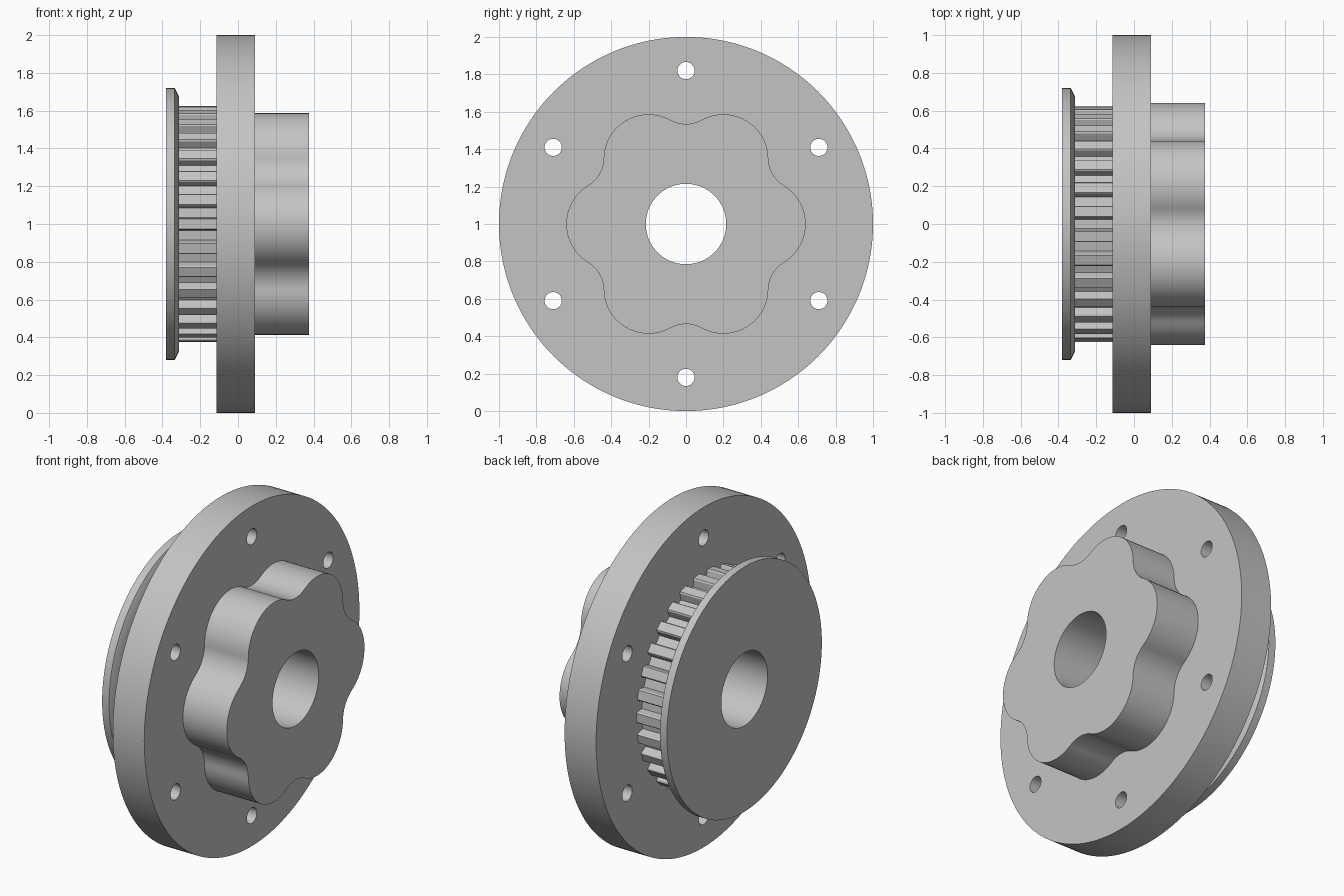
import bpy, bmesh
from math import sin, cos, pi, radians, atan2
from mathutils import Vector

cube = bpy.data.objects.get("Cube")
if cube:
    bpy.data.objects.remove(cube, do_unlink=True)

steel = bpy.data.materials.new("plain grey")
steel.use_nodes = True
grey = (0.55, 0.55, 0.55, 1)
steel.diffuse_color = grey
steel.node_tree.nodes["Principled BSDF"].inputs["Base Color"].default_value = grey

AXIS_Z = 1.0
BORE = 0.215


def finish(bm, name):
    """Turn a bmesh into a shaded object on the shared axis."""
    bmesh.ops.recalc_face_normals(bm, faces=bm.faces)
    mesh = bpy.data.meshes.new(name)
    bm.to_mesh(mesh)
    bm.free()
    mesh.materials.append(steel)
    mesh.shade_smooth()
    mesh.set_sharp_from_angle(angle=radians(30))
    obj = bpy.data.objects.new(name, mesh)
    obj.location.z = AXIS_Z
    bpy.context.collection.objects.link(obj)
    return obj


def polar(r, a):
    return Vector((r * cos(a), r * sin(a)))


def arc(centre, r, a0, a1, n):
    return [centre + polar(r, a0 + (a1 - a0) * i / n) for i in range(n)]


def circle(r, n=128, centre=Vector((0, 0))):
    return arc(centre, r, 0, 2 * pi, n)


def extrude_profile(name, x0, x1, loops):
    """Fill an outline with holes in the y-z plane and extrude it along x."""
    bm = bmesh.new()
    for loop in loops:
        verts = [bm.verts.new((x0, p.x, p.y)) for p in loop]
        for i, v in enumerate(verts):
            bm.edges.new((verts[i - 1], v))
    bmesh.ops.triangle_fill(bm, edges=bm.edges[:], use_beauty=True)
    ext = bmesh.ops.extrude_face_region(bm, geom=bm.faces[:] , use_keep_orig=True)
    moved = [g for g in ext["geom"] if isinstance(g, bmesh.types.BMVert)]
    bmesh.ops.translate(bm, verts=moved, vec=(x1 - x0, 0, 0))
    return finish(bm, name)


def lathe(name, profile, n=128):
    """Revolve a closed (x, radius) profile about the x axis."""
    bm = bmesh.new()
    rings = [[bm.verts.new((x, *polar(r, 2 * pi * i / n))) for x, r in profile]
             for i in range(n)]
    for i in range(n):
        a, b = rings[i - 1], rings[i]
        for j in range(len(profile)):
            bm.faces.new((a[j - 1], a[j], b[j], b[j - 1]))
    return finish(bm, name)


# Large mounting disc with six bolt holes
bolt_holes = [circle(0.046, 32, polar(0.82, pi / 2 + k * pi / 3)) for k in range(6)]
extrude_profile("mounting_disc", -0.115, 0.09, [circle(1, 192), circle(BORE)] + bolt_holes)

# Six-lobed hub: convex tip arcs tangent to concave valley arcs
TIP_R, TIP_C = 0.24, 0.40
VALLEY_R = 0.173
VALLEY_C = 0.535 + VALLEY_R
link = polar(VALLEY_C, pi / 6) - Vector((TIP_C, 0))
swing = atan2(link.y, link.x)
outline = []
for k in range(6):
    a = k * pi / 3
    outline += arc(polar(TIP_C, a), TIP_R, a - swing, a + swing, 24)
    mid = a + pi / 6
    outline += arc(polar(VALLEY_C, mid), VALLEY_R, a + swing + pi,
                   2 * mid - a - swing + pi, 16)
extrude_profile("lobed_hub", 0.09, 0.375, [outline, circle(BORE)])

# Toothed belt pulley
TEETH = 30
teeth = []
for k in range(TEETH):
    a = 2 * pi * k / TEETH
    for offset, r in ((-0.062, 0.575), (-0.052, 0.618), (-0.042, 0.625),
                      (0.042, 0.625), (0.052, 0.618), (0.062, 0.575)):
        teeth.append(polar(r, a + offset))
extrude_profile("toothed_pulley", -0.315, -0.115, [teeth, circle(BORE)])

# Chamfered belt guard at the pulley end
lathe("belt_guard", [(-0.38, BORE), (-0.38, 0.72), (-0.335, 0.72),
                     (-0.313, 0.675), (-0.313, BORE)])
